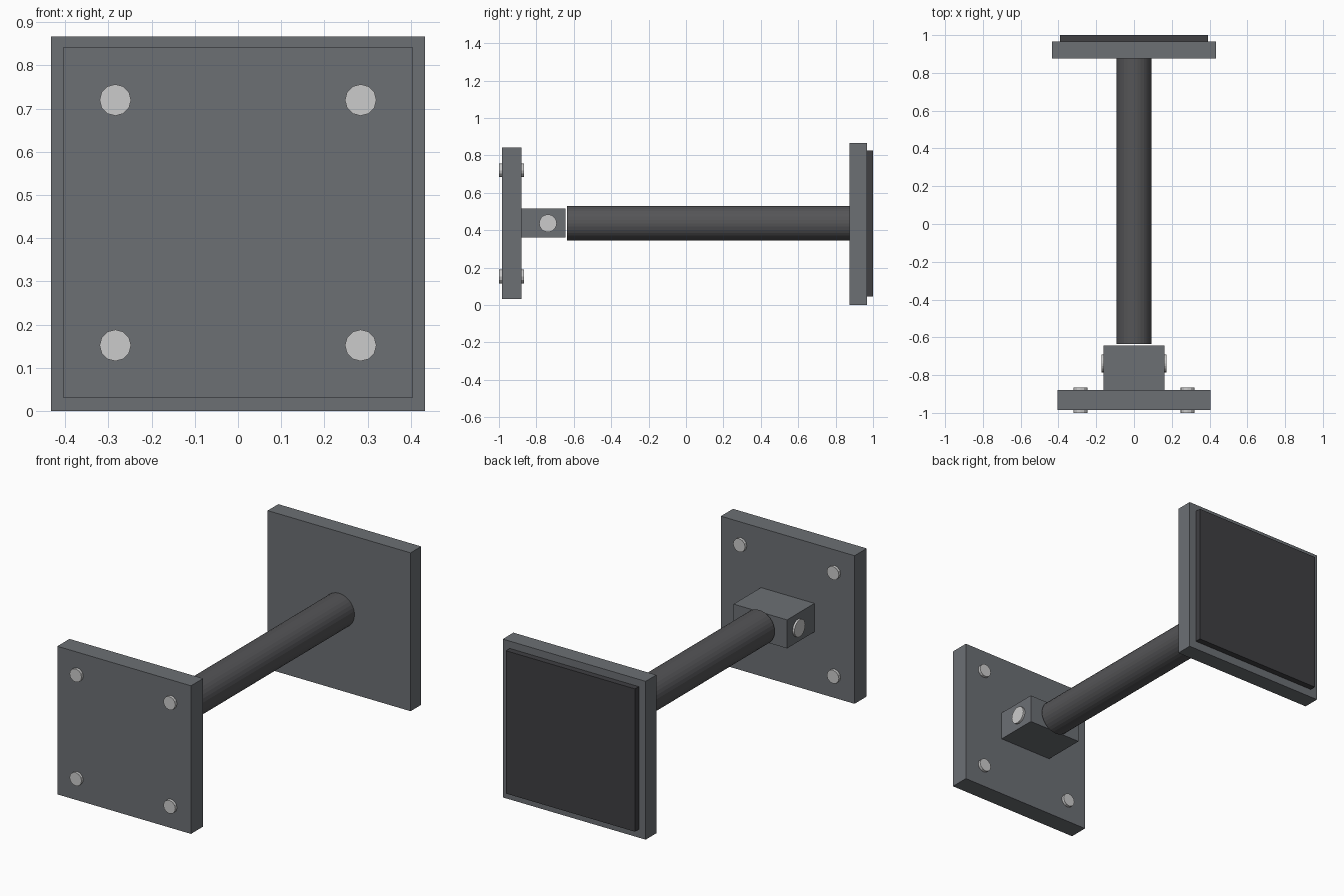
import bpy
from math import pi, radians

if "Cube" in bpy.data.objects:
    bpy.data.objects.remove(bpy.data.objects["Cube"])

ZC = 0.436  # height of the central axis


def material(name, r, g, b):
    m = bpy.data.materials.new(name)
    m.diffuse_color = (r, g, b, 1)
    m.use_nodes = True
    m.node_tree.nodes["Principled BSDF"].inputs["Base Color"].default_value = m.diffuse_color
    return m


STEEL = material("steel", 0.15, 0.16, 0.175)
DARK = material("dark_steel", 0.09, 0.09, 0.095)
RUBBER = material("rubber", 0.05, 0.05, 0.055)
BRIGHT = material("bright_metal", 0.8, 0.8, 0.82)


def box(name, hx, y0, y1, z0, z1, mat):
    bpy.ops.mesh.primitive_cube_add(size=1, location=(0, (y0 + y1) / 2, (z0 + z1) / 2))
    o = bpy.context.object
    o.name = name
    o.scale = (2 * hx, y1 - y0, z1 - z0)
    bpy.ops.object.transform_apply(location=False, rotation=False, scale=True)
    o.data.materials.append(mat)


def rod(name, radius, length, loc, rot, sides, mat):
    bpy.ops.mesh.primitive_cylinder_add(vertices=sides, radius=radius, depth=length,
                                        location=loc, rotation=rot)
    o = bpy.context.object
    o.name = name
    o.data.materials.append(mat)
    return o


ALONG_Y = (pi / 2, 0, 0)
ALONG_X = (0, pi / 2, 0)

# Mounting plate and hinge block at the front
box("mounting_plate", 0.405, -0.985, -0.88, 0.031, 0.842, STEEL)
box("hinge_block", 0.162, -0.88, -0.643, 0.36, 0.516, STEEL)

# Four bolts through the mounting plate
for sx in (-1, 1):
    for sz in (-1, 1):
        rod("plate_bolt", 0.0365, 0.135, (sx * 0.284, -0.9325, ZC + sz * 0.284),
            ALONG_Y, 12, BRIGHT)

# Hinge pin across the block
rod("hinge_pin", 0.047, 0.346, (0, -0.738, ZC + 0.001), ALONG_X, 20, BRIGHT)

# Shaft
shaft = rod("shaft", 0.093, 1.51, (0, 0.12, ZC + 0.001), ALONG_Y, 32, DARK)

# Back plate with its raised pad
box("back_plate", 0.433, 0.875, 0.967, 0, 0.867, STEEL)
box("rubber_pad", 0.391, 0.967, 1.0, 0.045, 0.827, RUBBER)
